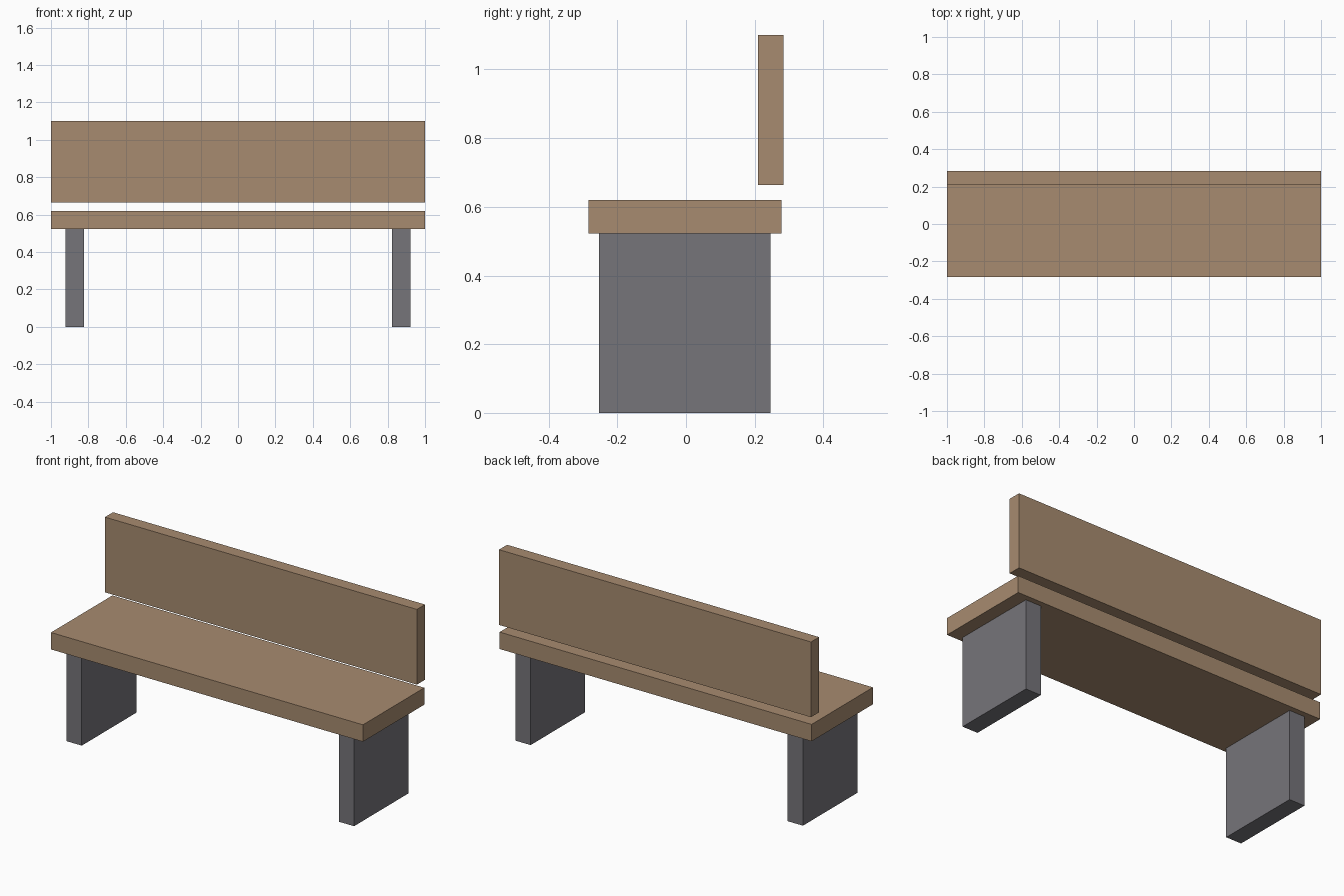
import bpy

if "Cube" in bpy.data.objects:
    bpy.data.objects.remove(bpy.data.objects["Cube"])


def material(name, rgb):
    m = bpy.data.materials.new(name)
    m.diffuse_color = (*rgb, 1.0)
    m.use_nodes = True
    m.node_tree.nodes["Principled BSDF"].inputs["Base Color"].default_value = m.diffuse_color
    return m


def box(name, lo, hi, mat):
    """Axis-aligned block between two corners."""
    bpy.ops.mesh.primitive_cube_add(size=1)
    ob = bpy.context.object
    ob.name = name
    ob.location = [(a + b) / 2 for a, b in zip(lo, hi)]
    ob.scale = [b - a for a, b in zip(lo, hi)]
    bpy.ops.object.transform_apply(location=True, rotation=False, scale=True)
    ob.data.materials.append(mat)
    return ob


wood = material("tan_wood", (0.39, 0.26, 0.16))
stone = material("grey_stone", (0.18, 0.176, 0.194))

# Seat plank and floating backrest plank
box("seat", (-1, -0.284, 0.522), (1, 0.278, 0.62), wood)
box("backrest", (-1, 0.21, 0.664), (1, 0.284, 1.10), wood)

# Slab legs at both ends
for side, x in (("left", -0.873), ("right", 0.873)):
    box(side + "_leg", (x - 0.049, -0.254, 0), (x + 0.049, 0.246, 0.522), stone)
